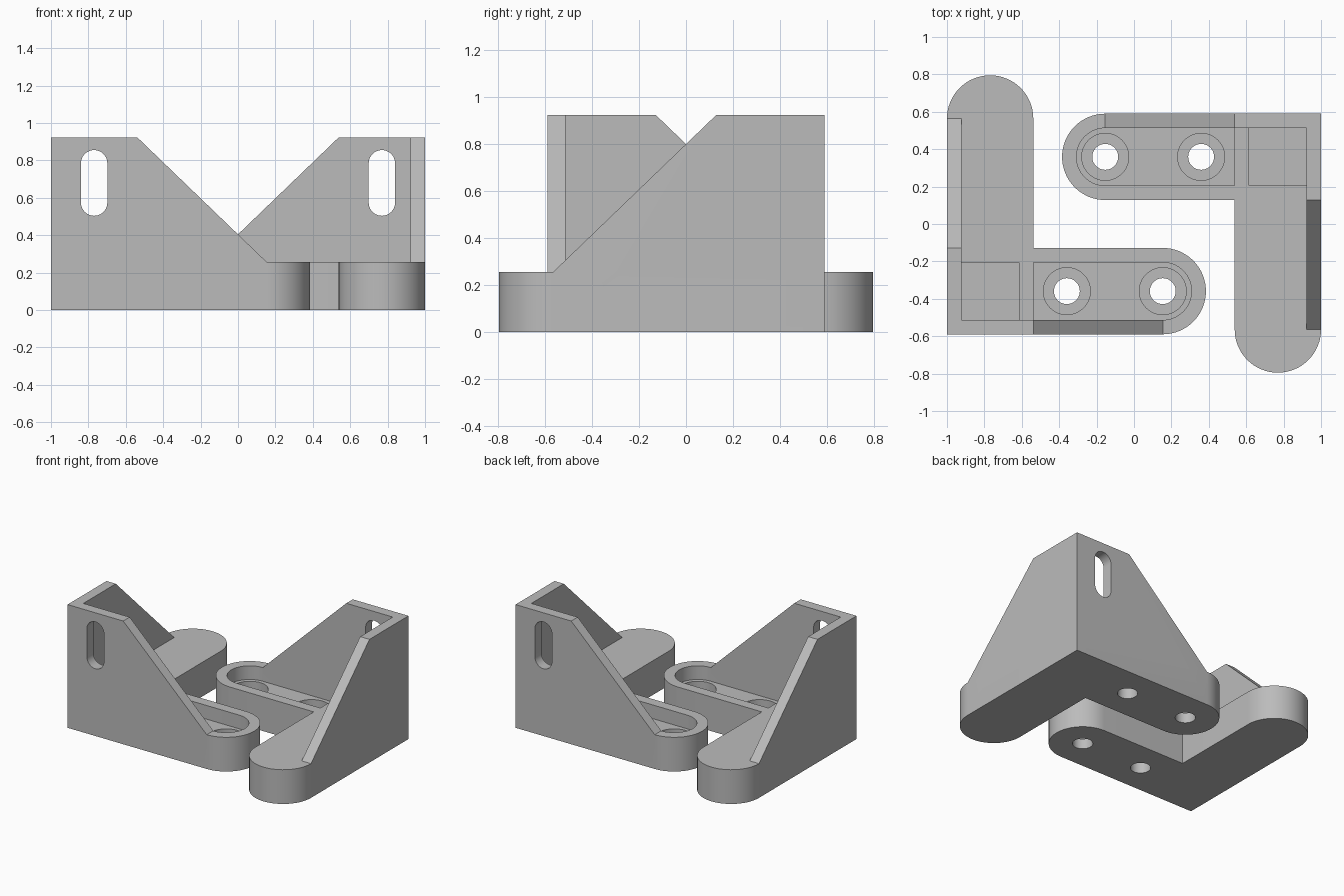
import bpy, bmesh
from math import pi, sin, cos
from mathutils import Matrix, Vector

U = 2 / 78                                   # one design unit
WIDTH, WALL, REACH = 18, 3, 45               # arm width, wall thickness, end centre
RIM, FLOOR, BORE, TOP = 10, 6, 3, 36         # heights
SLOT_R, SLOT_LOW, SLOT_HIGH = 2.75, 22.4, 30.6

cube = bpy.data.objects.get("Cube")
if cube:
    bpy.data.objects.remove(cube)

grey = bpy.data.materials.new("mid_grey")
grey.use_nodes = True
colour = (0.5, 0.5, 0.5, 1)
grey.diffuse_color = colour
grey.node_tree.nodes["Principled BSDF"].inputs["Base Color"].default_value = colour

SWAP = Matrix(((0, 1, 0, 0), (1, 0, 0, 0), (0, 0, 1, 0), (0, 0, 0, 1)))
TURNS = (Matrix.Identity(4), SWAP)           # arm along x, arm along y


def arc(cx, cy, r, start, end, steps=32):
    return [(cx + r * cos(start + (end - start) * i / steps),
             cy + r * sin(start + (end - start) * i / steps)) for i in range(steps + 1)]


def circle(cx, cy, r):
    return arc(cx, cy, r, 0, 2 * pi, 48)[:-1]


def prism(name, outline, low, high, upright=False, turn=TURNS[0]):
    """Extrude an outline along z, or along y when upright."""
    bm = bmesh.new()
    place = (lambda a, b, d: (a, d, b)) if upright else (lambda a, b, d: (a, b, d))
    face = bm.faces.new([bm.verts.new(place(a, b, low)) for a, b in outline])
    new = bmesh.ops.extrude_face_region(bm, geom=[face])["geom"]
    move = Vector(place(0, 0, high - low))
    bmesh.ops.translate(bm, vec=move, verts=[v for v in new if isinstance(v, bmesh.types.BMVert)])
    bm.transform(turn)
    bmesh.ops.recalc_face_normals(bm, faces=bm.faces)
    mesh = bpy.data.meshes.new(name)
    bm.to_mesh(mesh)
    bm.free()
    obj = bpy.data.objects.new(name, mesh)
    bpy.context.collection.objects.link(obj)
    return obj


def combine(target, tool, operation):
    mod = target.modifiers.new("combine", "BOOLEAN")
    mod.operation, mod.solver, mod.object = operation, "EXACT", tool
    bpy.context.view_layer.objects.active = target
    bpy.ops.object.modifier_apply(modifier=mod.name)
    bpy.data.objects.remove(tool)


# L-shaped base with rounded arm ends
mid = WIDTH / 2
base = ([(0, 0)] + arc(REACH, mid, mid, -pi / 2, pi / 2) + [(WIDTH, WIDTH)]
        + arc(mid, REACH, mid, 0, pi))
bracket = prism("left_corner_bracket", base, 0, RIM)

# Sloping upright walls
wall = [(0, 1), (REACH, 1), (REACH, RIM), (WIDTH, TOP), (0, TOP)]
for turn in TURNS:
    combine(bracket, prism("wall", wall, 0, WALL, True, turn), "UNION")

# Corner pocket
a, b = WALL, WIDTH - WALL
combine(bracket, prism("pocket", [(a, a), (b, a), (b, b), (a, b)], FLOOR, TOP + 4), "DIFFERENCE")

for turn in TURNS:
    # Rounded arm pocket
    pocket = [(WIDTH, a)] + arc(REACH, mid, mid - WALL, -pi / 2, pi / 2) + [(WIDTH, b)]
    combine(bracket, prism("pocket", pocket, FLOOR, TOP + 4, turn=turn), "DIFFERENCE")
    # Counterbored screw holes
    for x in (REACH - 20, REACH):
        combine(bracket, prism("bore", circle(x, mid, 4.9), BORE, FLOOR + 2, turn=turn), "DIFFERENCE")
        combine(bracket, prism("hole", circle(x, mid, 2.7), -2, FLOOR, turn=turn), "DIFFERENCE")
    # Upright slot through the wall
    slot = arc(mid, SLOT_HIGH, SLOT_R, 0, pi, 20) + arc(mid, SLOT_LOW, SLOT_R, pi, 2 * pi, 20)
    combine(bracket, prism("slot", slot, -2, WALL + 2, True, turn), "DIFFERENCE")

# Place, then repeat turned half round
bracket.data.transform(Matrix.Scale(U, 4) @ Matrix.Translation((-39, -23, 0)))
bracket.data.materials.clear()
bracket.data.materials.append(grey)
other = bracket.copy()
other.data = bracket.data.copy()
other.name = "right_corner_bracket"
other.data.transform(Matrix.Rotation(pi, 4, "Z"))
bpy.context.collection.objects.link(other)

for obj in (bracket, other):
    bpy.ops.object.select_all(action="DESELECT")
    obj.select_set(True)
    bpy.context.view_layer.objects.active = obj
    bpy.ops.object.shade_smooth_by_angle(angle=pi / 6)
